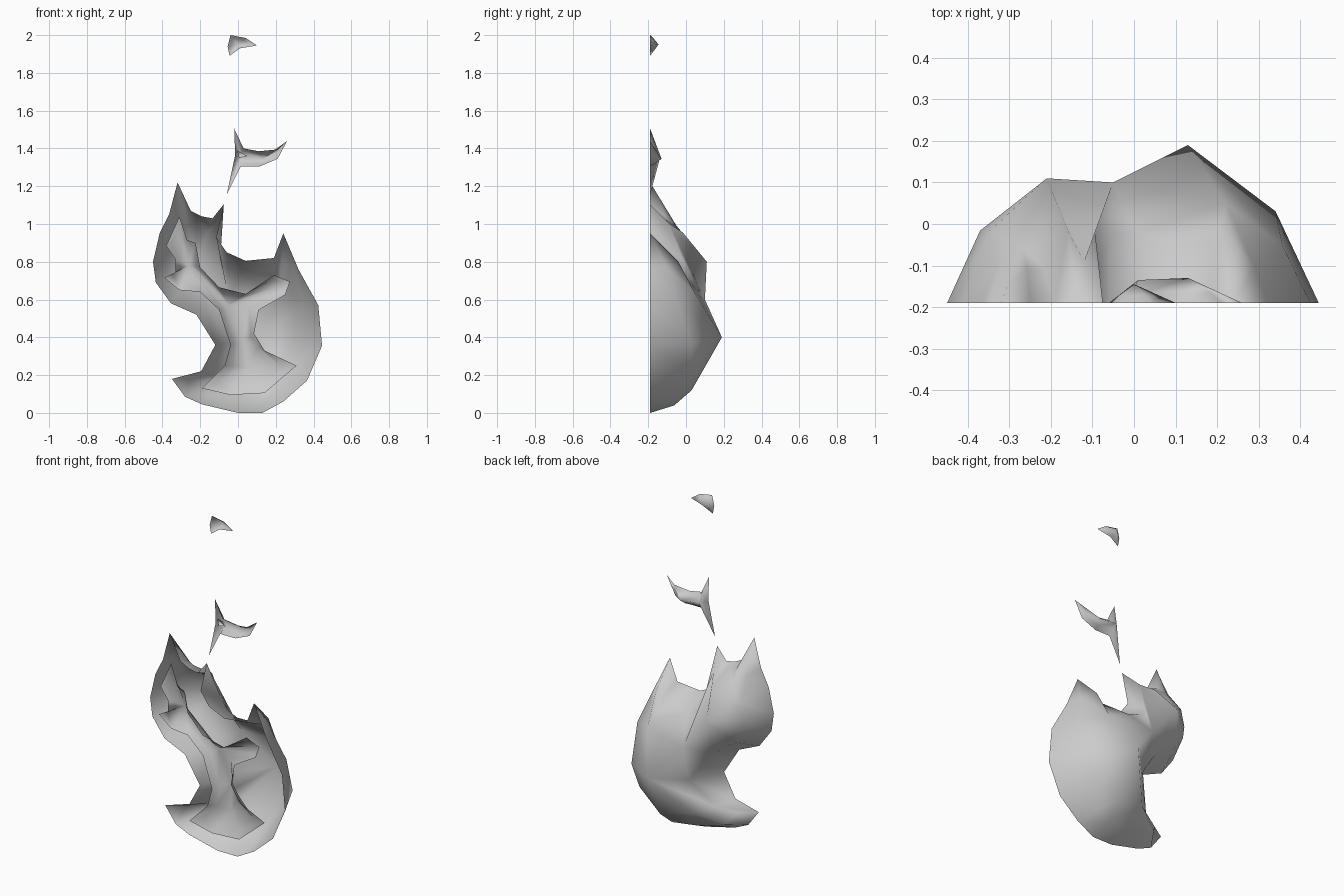
import bpy
import bmesh
from math import radians

cube = bpy.data.objects.get("Cube")
if cube:
    bpy.data.objects.remove(cube)

RIM_Y = -0.19  # every open rim lies in this front plane


def make_material(name, colour):
    mat = bpy.data.materials.new(name)
    mat.use_nodes = True
    mat.diffuse_color = colour
    mat.node_tree.nodes["Principled BSDF"].inputs["Base Color"].default_value = colour
    return mat


grey = make_material("plain grey", (0.6, 0.6, 0.6, 1))


def flame_shell(name, spine, rim, bridges=(), inset=0.33, bulge=0.58):
    """Open shell: rim points (clockwise from the front, in hundredths) are
    joined through a bulging middle ring to the spine node they belong to.
    Sharp rim tips run straight to the spine, without the bulge."""
    bm = bmesh.new()
    nodes = {key: bm.verts.new(co) for key, co in spine.items()}
    outer, owner = [], []
    for key, points in rim:
        for px, pz in points:
            outer.append(bm.verts.new((px / 100, RIM_Y, pz / 100)))
            owner.append(nodes[key])
    count = len(outer)
    middle = []
    for i in range(count):
        here = outer[i].co
        before = outer[i - 1].co - here
        after = outer[(i + 1) % count].co - here
        is_tip = before.angle(after) < radians(90)
        point = here.lerp(owner[i].co, inset)
        point.y = RIM_Y + (owner[i].co.y - RIM_Y) * (inset if is_tip else bulge)
        middle.append(bm.verts.new(point))
    for i in range(count):
        j = (i + 1) % count
        bm.faces.new((outer[i], outer[j], middle[j], middle[i]))
        if owner[i] is owner[j]:
            bm.faces.new((middle[i], middle[j], owner[i]))
        else:
            bm.faces.new((middle[i], middle[j], owner[j], owner[i]))
    for bridge in bridges:
        bm.faces.new([nodes[key] for key in bridge])
    mesh = bpy.data.meshes.new(name)
    bm.to_mesh(mesh)
    bm.free()
    mesh.materials.append(grey)
    for poly in mesh.polygons:
        poly.use_smooth = True
    obj = bpy.data.objects.new(name, mesh)
    bpy.context.collection.objects.link(obj)


# Large outer flame with two tongues and a curled foot
flame_shell(
    "outer_flame",
    spine={
        "tongue": (-0.27, -0.05, 0.99),
        "shoulder": (-0.21, 0.11, 0.8),
        "waist": (-0.05, 0.1, 0.6),
        "belly": (0.13, 0.19, 0.4),
        "side": (0.22, 0.05, 0.63),
        "side_tongue": (0.23, -0.04, 0.8),
        "keel": (0.15, 0.03, 0.12),
        "foot": (-0.05, 0.01, 0.17),
    },
    rim=[
        ("tongue", [(-32, 122), (-25, 107), (-19, 104)]),
        ("shoulder", [(-13.5, 103), (-7.5, 110.5)]),
        ("waist", [(-11.5, 93), (-6, 85), (4, 80.5)]),
        ("side", [(19, 82)]),
        ("side_tongue", [(24, 95), (32, 76)]),
        ("side", [(42.5, 57)]),
        ("belly", [(44.5, 35.5), (36.5, 17)]),
        ("keel", [(24, 6), (13, 0)]),
        ("foot", [(0, 0), (-19, 4.5), (-28, 8.5), (-35, 18), (-19.5, 22)]),
        ("belly", [(-12, 36)]),
        ("waist", [(-22, 52)]),
        ("shoulder", [(-35.5, 58), (-43.5, 69), (-45, 80), (-41.5, 95)]),
        ("tongue", [(-36.5, 105)]),
    ],
    bridges=[("waist", "side", "belly"), ("belly", "keel", "foot")],
)

# Smaller, shallower flame nested inside it
flame_shell(
    "inner_flame",
    spine={
        "tongue": (-0.3, -0.16, 0.93),
        "shoulder": (-0.26, -0.13, 0.78),
        "waist": (-0.05, -0.11, 0.57),
        "stem": (0.03, -0.1, 0.38),
        "fork": (0.18, -0.16, 0.66),
        "base": (0.05, -0.13, 0.24),
    },
    rim=[
        ("tongue", [(-31, 104), (-27, 91.5)]),
        ("shoulder", [(-22.5, 90), (-20, 77)]),
        ("waist", [(-10, 66.5), (4, 63)]),
        ("fork", [(19, 73), (27.5, 69.5), (25, 62.5)]),
        ("waist", [(11, 54.5)]),
        ("stem", [(8.5, 42), (14, 33)]),
        ("base", [(31, 25), (14, 10.5), (-4, 9.5), (-19, 13), (-7, 25)]),
        ("stem", [(-4, 36)]),
        ("waist", [(-10, 54.5)]),
        ("shoulder", [(-20, 64), (-31, 65), (-39, 71.5), (-33, 74.5), (-33, 81)]),
        ("tongue", [(-38, 88.5)]),
    ],
    bulge=0.48,
)

# Forked wisp floating above, with a tiny hollow in it
flame_shell(
    "forked_wisp",
    spine={"knot": (0.01, -0.135, 1.36), "arm": (0.13, -0.13, 1.345)},
    rim=[
        ("knot", [(-2, 150.5), (3, 140)]),
        ("arm", [(11, 138.5), (21, 139.5), (26, 144), (21, 134.5), (11.5, 130.5)]),
        ("knot", [(1.5, 130.5), (-6, 115.5), (-1.5, 136.5)]),
    ],
    bulge=0.45,
)
flame_shell(
    "wisp_hollow",
    spine={"core": (0.015, -0.165, 1.367)},
    rim=[("core", [(-0.5, 139), (5, 136), (0.5, 135)])],
)

# Small spark at the very top
flame_shell(
    "top_spark",
    spine={"core": (0.0, -0.145, 1.95)},
    rim=[("core", [(-4, 200), (4, 198.5), (10, 194.5), (1, 193),
                   (-4.5, 189), (-5.5, 194)])],
    bulge=0.4,
)
